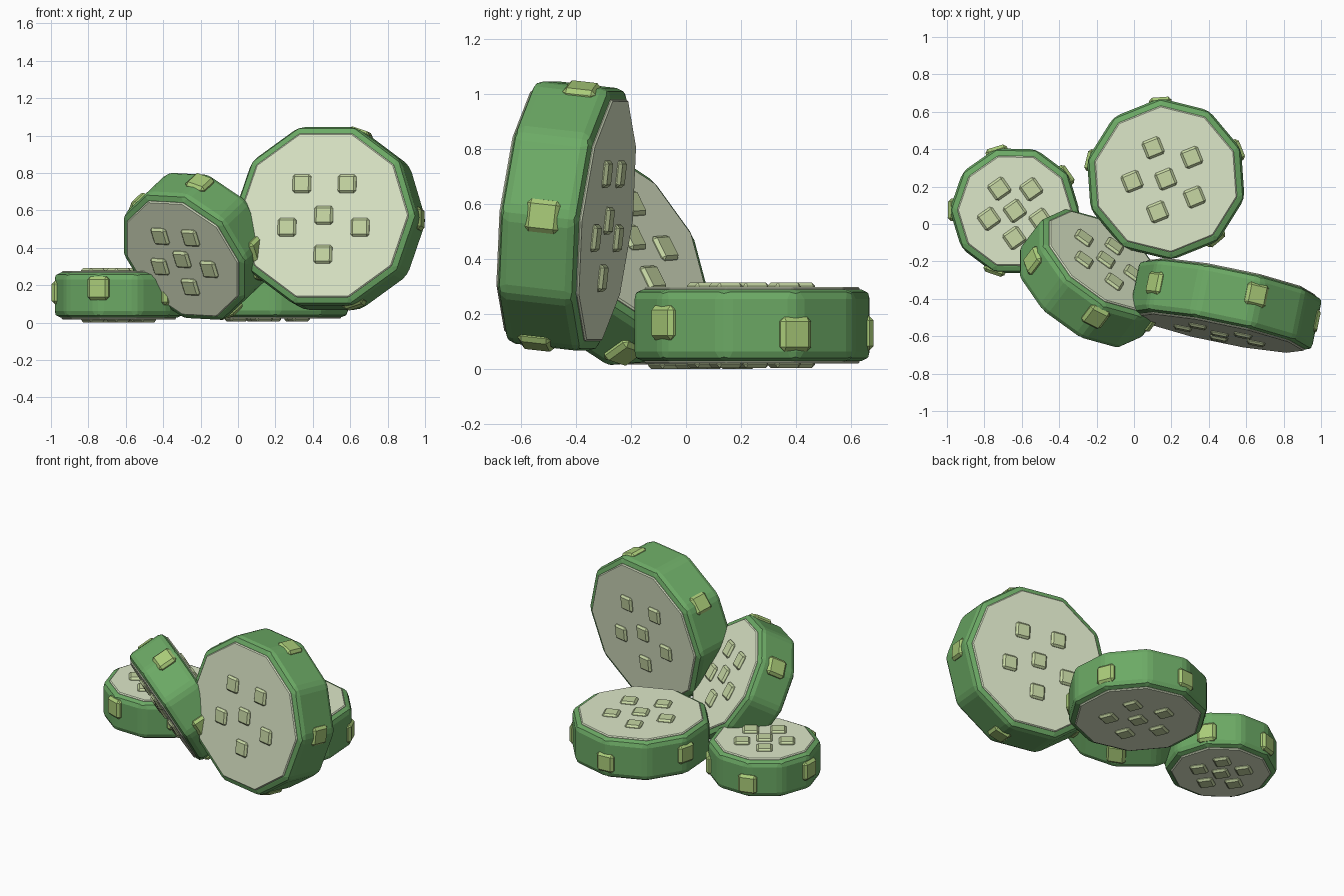
import bpy, bmesh
from math import sin, cos, radians, pi
from mathutils import Matrix, Vector

if "Cube" in bpy.data.objects:
    bpy.data.objects.remove(bpy.data.objects["Cube"])


def material(name, rgb):
    m = bpy.data.materials.new(name)
    m.diffuse_color = (*rgb, 1)
    m.use_nodes = True
    m.node_tree.nodes["Principled BSDF"].inputs["Base Color"].default_value = m.diffuse_color
    return m


RIND = material("rind_green", (0.15, 0.40, 0.13))
FLESH = material("flesh_pale", (0.72, 0.80, 0.58))
SEED = material("seed_green", (0.57, 0.68, 0.37))
BUMP = material("bump_green", (0.40, 0.60, 0.19))


def finish(bm, name, mat, frame, bevel=0, segments=1):
    me = bpy.data.meshes.new(name)
    bm.to_mesh(me)
    bm.free()
    ob = bpy.data.objects.new(name, me)
    bpy.context.collection.objects.link(ob)
    ob.matrix_world = frame
    me.materials.append(mat)
    if bevel:
        mod = ob.modifiers.new("soft_edges", "BEVEL")
        mod.width = bevel
        mod.segments = segments
        mod.limit_method = "ANGLE"
        mod.angle_limit = radians(25)


def decagon(name, mat, frame, radius, half, bevel, segments):
    bm = bmesh.new()
    # corners at 18 + 36k degrees
    bmesh.ops.create_cone(bm, cap_ends=True, segments=10, radius1=radius,
                          radius2=radius, depth=half * 2,
                          matrix=Matrix.Rotation(radians(18), 4, "Z"))
    finish(bm, name, mat, frame, bevel, segments)


def boxes(name, mat, frame, size, places, bevel):
    bm = bmesh.new()
    scale = Matrix.Diagonal((*size, 1))
    for p in places:
        bmesh.ops.create_cube(bm, size=1, matrix=p @ scale)
    finish(bm, name, mat, frame, bevel)


def rot_z(deg):
    return Matrix.Rotation(radians(deg), 4, "Z")


def slice_disc(name, centre, u, n, radius, half, bump_start, tilt, roll=0):
    # local z runs through the slice, local x follows u
    n = Vector(n).normalized()
    u = Vector(u)
    u = (u - n * u.dot(n)).normalized()
    v = n.cross(u)
    frame = Matrix((u, v, n)).transposed().to_4x4()
    frame.translation = centre
    frame = frame @ rot_z(roll)

    decagon(name + "_rind", RIND, frame, radius + 0.004, half, 0.035, 2)
    decagon(name + "_flesh", FLESH, frame, radius - 0.037, half + 0.009, 0.006, 1)

    # one central seed and five around it on each face
    spots = [(0, 0)] + [(0.42 * radius * cos(radians(a)), 0.42 * radius * sin(radians(a)))
                        for a in range(-90, 270, 72)]
    places = [Matrix.Translation((x, y, s * (half + 0.009))) @ rot_z(tilt)
              for s in (-1, 1) for x, y in spots]
    boxes(name + "_seeds", SEED, frame, (0.1, 0.1, 0.032), places, 0.012)

    # five staggered bumps around the rim
    flat = radius * cos(pi / 10)
    places = [rot_z(a) @ Matrix.Translation((flat + 0.005, 0, 0.038 * cos(radians(a - 248))))
              for a in range(bump_start, bump_start + 360, 72)]
    boxes(name + "_bumps", BUMP, frame, (0.05, 0.12, 0.125), places, 0.016)


# two slices lying flat, two leaning upright
slice_disc("flat_large_slice", (0.17, 0.24, 0.16), (1, 0, 0), (0, 0, 1),
           0.43, 0.13, 36, 36, roll=-14)
slice_disc("flat_small_slice", (-0.637, 0.07, 0.147), (1, 0, 0), (0, 0, 1),
           0.345, 0.12, 36, 36, roll=-1)
slice_disc("upright_slice", (0.49, -0.435, 0.557), (0.98, -0.2, 0), (-0.2, -0.97, 0.11),
           0.5, 0.145, 0, 0)
slice_disc("leaning_slice", (-0.225, -0.29, 0.408), (0.81, -0.586, -0.043),
           (-0.526, -0.69, -0.498), 0.405, 0.13, 0, 0)
